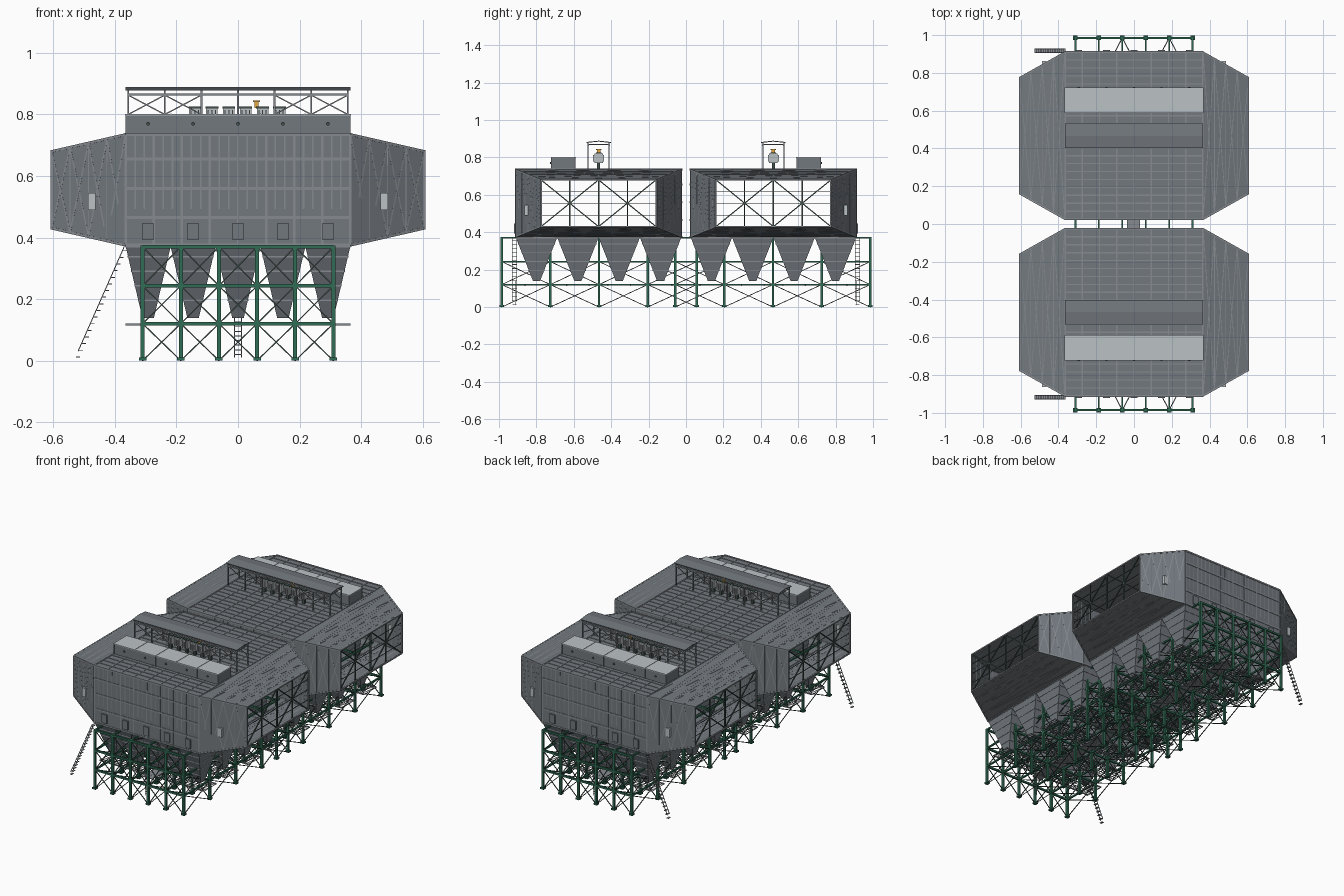
import bpy, bmesh
from mathutils import Vector, Matrix

if "Cube" in bpy.data.objects:
    bpy.data.objects.remove(bpy.data.objects["Cube"])


def material(name, r, g, b):
    m = bpy.data.materials.new(name)
    m.diffuse_color = (r, g, b, 1)
    m.use_nodes = True
    m.node_tree.nodes["Principled BSDF"].inputs["Base Color"].default_value = m.diffuse_color
    return m


STEEL = material("casing_grey", 0.17, 0.19, 0.21)
RIB = material("rib_grey", 0.24, 0.26, 0.28)
GREEN = material("frame_green", 0.03, 0.15, 0.09)
DARK = material("brace_dark", 0.05, 0.08, 0.07)
LIGHT = material("light_grey", 0.5, 0.54, 0.56)
ORANGE = material("orange", 0.8, 0.4, 0.05)


class Part:
    """Collects boxes and bars of the front unit; finish() mirrors them to the rear unit."""
    def __init__(self, name, mat):
        self.name, self.mat, self.bm = name, mat, bmesh.new()

    def box(self, x, y, z, sx, sy, sz):
        m = Matrix.Translation((x, y, z)) @ Matrix.Diagonal((sx, sy, sz, 1))
        bmesh.ops.create_cube(self.bm, size=1, matrix=m)

    def bar(self, p, q, w=0.006):
        p, q = Vector(p), Vector(q)
        d = q - p
        m = (Matrix.Translation((p + q) / 2) @ d.to_track_quat('Z', 'Y').to_matrix().to_4x4()
             @ Matrix.Diagonal((w, w, d.length, 1)))
        bmesh.ops.create_cube(self.bm, size=1, matrix=m)

    def cross(self, a, b, c, d, w=0.004):
        self.bar(a, c, w)
        self.bar(b, d, w)

    def finish(self, solid=0):
        if solid:
            bmesh.ops.recalc_face_normals(self.bm, faces=self.bm.faces)
        me = bpy.data.meshes.new(self.name)
        self.bm.to_mesh(me)
        self.bm.free()
        me.materials.append(self.mat)
        ob = bpy.data.objects.new(self.name, me)
        bpy.context.collection.objects.link(ob)
        if solid:
            s = ob.modifiers.new("thickness", 'SOLIDIFY')
            s.thickness, s.offset = solid, 0
        mir = ob.modifiers.new("rear_unit", 'MIRROR')
        mir.use_axis = (False, True, False)
        mir.use_mirror_merge = False


def rect(x, y0, y1, z0, z1):
    return [Vector(p) for p in ((x, y0, z0), (x, y0, z1), (x, y1, z1), (x, y1, z0))]


X0, X1 = 0.365, 0.605
YA, YB, ZA, ZB = -0.91, -0.025, 0.375, 0.735
big = lambda x: rect(x, YA, YB, ZA, ZB)
small = lambda x: rect(x, -0.775, -0.16, 0.43, 0.68)

# Casing: open tube with inlet and outlet funnels
p = Part("casing_shell", STEEL)
loops = [[p.bm.verts.new(v) for v in l] for l in (small(-X1), big(-X0), big(X0), small(X1))]
for i in range(3):
    for k in range(4):
        if i == 1 and k == 3:
            continue  # floor is open to the hoppers
        n = (k + 1) % 4
        p.bm.faces.new((loops[i][k], loops[i][n], loops[i + 1][n], loops[i + 1][k]))
p.finish(0.006)

# Casing stiffeners on walls and roof
p = Part("casing_ribs", RIB)
for y in (YA, YB):
    for z in (ZA, 0.465, 0.56, 0.655, ZB):
        p.bar((-X0, y, z), (X0, y, z), 0.01)
    for i in range(25):
        x = -X0 + i * X0 / 12
        p.bar((x, y, ZA), (x, y, ZB), 0.008 if i % 3 == 0 else 0.005)
for i in range(1, 21):
    y = YA + i * (YB - YA) / 21
    p.bar((-X0, y, ZB + 0.002), (X0, y, ZB + 0.002), 0.007)
for i in range(9):
    x = -X0 + i * X0 / 4
    p.bar((x, YA, ZB + 0.001), (x, YB, ZB + 0.001), 0.007)
p.finish()

# Funnel stiffeners: uprights and crossing zigzags
p = Part("funnel_ribs", RIB)
for s in (-1, 1):
    b, e = big(s * X0), small(s * X1)
    for k in range(4):
        n = (k + 1) % 4
        lo = [b[k].lerp(e[k], i / 4) for i in range(5)]
        hi = [b[n].lerp(e[n], i / 4) for i in range(5)]
        for i in range(5):
            p.bar(lo[i], hi[i], 0.008 if i in (0, 4) else 0.005)
        for i in range(4):
            p.cross(lo[i], hi[i], hi[i + 1], lo[i + 1], 0.005)
        p.bar(b[k], e[k], 0.008)
p.finish()

# Bracing across the funnel mouths
p = Part("mouth_bracing", DARK)
for x in (-X1 + 0.005, X1 - 0.005):
    for y0, y1 in ((-0.775, -0.4675), (-0.4675, -0.16)):
        p.cross((x, y0, 0.43), (x, y0, 0.68), (x, y1, 0.68), (x, y1, 0.43), 0.006)
        p.bar((x, (y0 + y1) / 2, 0.43), (x, (y0 + y1) / 2, 0.68), 0.006)
    p.bar((x, -0.4675, 0.43), (x, -0.4675, 0.68), 0.008)
    for z in (0.49, 0.555, 0.62):
        p.bar((x, -0.775, z), (x, -0.16, z), 0.003)
p.finish()

# Hoppers: 5 by 4 open pyramids with rib bands
HX, HY = 2 * X0 / 5, (YB - YA) / 4
hop, bands = Part("hoppers", STEEL), Part("hopper_ribs", RIB)
hop_y = [YA + HY * (j + 0.5) for j in range(4)]


def ring(cx, cy, t):
    """Hopper outline, t from 0 at the top to 1 at the outlet."""
    hx, hy = HX / 2 * (1 - t) + 0.018 * t, HY / 2 * (1 - t) + 0.018 * t
    return [Vector((cx + a * hx, cy + b * hy, ZA - t * 0.235))
            for a, b in ((-1, -1), (1, -1), (1, 1), (-1, 1))]


for i in range(5):
    for y in hop_y:
        x = (i - 2) * HX
        t, o = [[hop.bm.verts.new(v) for v in ring(x, y, f)] for f in (0, 1)]
        for k in range(4):
            hop.bm.faces.new((t[k], t[(k + 1) % 4], o[(k + 1) % 4], o[k]))
        hop.bm.faces.new(o)
        for f in (0.02, 0.16, 0.36, 0.56, 0.76):
            r = ring(x, y, f)
            for k in range(4):
                bands.bar(r[k], r[(k + 1) % 4], 0.005)
hop.finish(0.003)
bands.finish()

# Green support frame
cols_x = (-0.31, -0.186, -0.062, 0.062, 0.186, 0.31)
cols_y = (-0.985, -0.725, -0.465, -0.205, 0.058)
levels = (0, 0.12, 0.243, 0.37)
f, br = Part("support_frame", GREEN), Part("frame_bracing", DARK)
for x in cols_x:
    for y in cols_y:
        f.box(x, y, 0.187, 0.013, 0.013, 0.374)
        f.box(x, y, 0.005, 0.024, 0.024, 0.01)
for z in levels[1:]:
    for y in cols_y:
        f.bar((cols_x[0], y, z), (cols_x[-1], y, z), 0.011)
    for x in cols_x:
        f.bar((x, cols_y[0], z), (x, cols_y[-1], z), 0.009)
for l in range(3):
    a, b = levels[l], levels[l + 1]
    for y in cols_y[:1] if l == 2 else cols_y:
        for x0, x1 in zip(cols_x, cols_x[1:]):
            br.cross((x0, y, a), (x0, y, b), (x1, y, b), (x1, y, a))
    if l < 2:
        for x in cols_x:
            for y0, y1 in zip(cols_y, cols_y[1:]):
                br.cross((x, y0, a), (x, y0, b), (x, y1, b), (x, y1, a))
for x in (-0.062, 0.186):
    for d in (-0.045, 0.045):
        br.bar((x, -0.985, 0.37), (x + d, -0.9, 0.37), 0.005)
f.finish()
br.finish()

# Grating walkways under the hopper rows and along the middle
p = Part("walkways", RIB)
for y in hop_y:
    for i in range(7):
        yy = y - 0.06 + i * 0.02
        p.bar((-X0, yy, 0.117), (X0, yy, 0.117), 0.007 if i in (0, 6) else 0.003)
    for i in range(25):
        x = -X0 + i * X0 / 12
        p.bar((x, y - 0.06, 0.117), (x, y + 0.06, 0.117), 0.003)
p.box(-0.003, -0.45, 0.118, 0.07, 0.9, 0.004)
p.finish()

# Ladder at the front and side stair
p = Part("ladder_and_stair", RIB)
for x in (-0.012, 0.012):
    p.bar((x, -0.91, 0.01), (x, -0.91, 0.14), 0.003)
for i in range(8):
    p.bar((-0.012, -0.91, 0.02 + i * 0.015), (0.012, -0.91, 0.02 + i * 0.015), 0.003)
for y in (-0.928, -0.906):
    p.bar((-0.52, y, 0.03), (-0.37, y, 0.37), 0.003)
for i in range(17):
    t = i / 16
    p.box(-0.52 + 0.15 * t, -0.917, 0.012 + 0.345 * t, 0.014, 0.022, 0.003)
p.finish()

# Access doors on the wall and the funnels
p = Part("wall_doors", STEEL)
for i in range(5):
    p.box((i - 2) * HX, YA - 0.004, 0.42, 0.036, 0.012, 0.056)
p.finish()
p = Part("funnel_doors", LIGHT)
for s in (-1, 1):
    p.box(s * 0.475, -0.853, 0.517, 0.025, 0.02, 0.055)
p.finish()

# Long roof housing with pale lid
p = Part("roof_housing", STEEL)
p.box(0, -0.655, 0.767, 0.73, 0.13, 0.06)
for i in range(6):
    p.box(-0.363 + i * 0.1452, -0.721, 0.767, 0.006, 0.004, 0.06)
p.finish()
p = Part("roof_housing_lid", LIGHT)
p.box(0, -0.655, 0.799, 0.734, 0.134, 0.005)
for i in range(1, 5):
    p.box(-0.363 + i * 0.1452, -0.655, 0.802, 0.003, 0.13, 0.003)
p.finish()
p = Part("housing_ports", DARK)
for i in range(5):
    m = Matrix.Translation(((i - 2) * HX, -0.722, 0.77)) @ Matrix.Rotation(1.5708, 4, 'X')
    bmesh.ops.create_cone(p.bm, cap_ends=True, segments=12, radius1=0.006, radius2=0.006, depth=0.008, matrix=m)
p.finish()

# Canopy: shallow gable sheet over a trussed frame
p = Part("canopy_roof", STEEL)
edge = [[p.bm.verts.new((x, y, z)) for x in (-0.366, 0.366)]
        for y, z in ((-0.532, 0.88), (-0.467, 0.887), (-0.402, 0.88))]
for a, b in zip(edge, edge[1:]):
    p.bm.faces.new((a[0], a[1], b[1], b[0]))
p.finish(0.005)
p = Part("canopy_frame", RIB)
for y in (-0.523, -0.411):
    for i in range(7):
        x = -0.357 + i * 0.119
        p.bar((x, y, 0.735), (x, y, 0.88), 0.006)
        if i in (0, 1, 4, 5):
            p.cross((x, y, 0.8), (x, y, 0.863), (x + 0.119, y, 0.863), (x + 0.119, y, 0.8), 0.004)
    p.bar((-0.36, y, 0.865), (0.36, y, 0.865), 0.008)
for i in range(7):
    x = -0.357 + i * 0.119
    p.bar((x, -0.523, 0.868), (x, -0.411, 0.868), 0.005)
p.finish()

# Row of transformers under the canopy
p, fins = Part("transformers", LIGHT), Part("transformer_fittings", DARK)
for i in range(6):
    x = -0.14 + i * 0.055
    p.box(x, -0.467, 0.796, 0.038, 0.045, 0.05)
    fins.box(x, -0.467, 0.754, 0.016, 0.016, 0.036)
    fins.box(x, -0.467, 0.823, 0.042, 0.03, 0.006)
    for d in (-0.012, 0, 0.012):
        p.box(x + d, -0.467, 0.796, 0.004, 0.058, 0.036)
p.finish()
fins.finish()
p = Part("orange_hoist", ORANGE)
p.box(0.06, -0.467, 0.832, 0.014, 0.02, 0.022)
p.box(0.06, -0.467, 0.843, 0.024, 0.03, 0.006)
p.finish()
